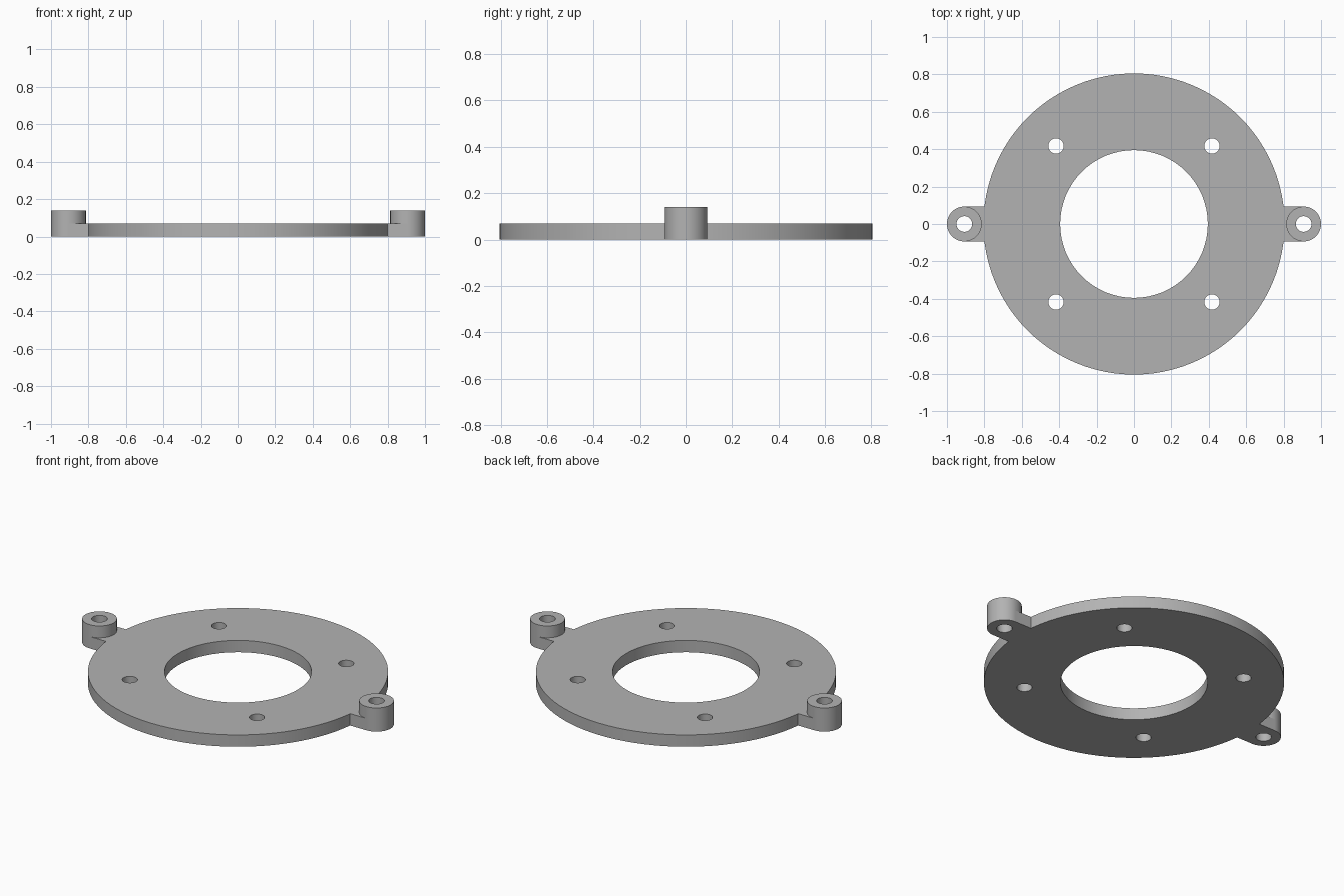
import bpy
import math

old = bpy.data.objects.get("Cube")
if old:
    bpy.data.objects.remove(old, do_unlink=True)

PLATE_R, BORE_R, PLATE_H = 0.805, 0.395, 0.07
EAR_X, EAR_R, EAR_H, EAR_HOLE = 0.907, 0.093, 0.14, 0.042
BOLT_XY, BOLT_R = 0.417, 0.041

grey = bpy.data.materials.new("plain_grey")
grey.use_nodes = True
colour = (0.45, 0.45, 0.45, 1)
grey.diffuse_color = colour
grey.node_tree.nodes["Principled BSDF"].inputs["Base Color"].default_value = colour


def cylinder(name, r, z0, z1, x=0, y=0, sides=48):
    bpy.ops.mesh.primitive_cylinder_add(vertices=sides, radius=r, depth=z1 - z0,
                                        location=(x, y, (z0 + z1) / 2))
    ob = bpy.context.object
    ob.name = name
    ob.data.materials.append(grey)
    return ob


def box(name, x0, x1, half_y, height):
    bpy.ops.mesh.primitive_cube_add(size=1, location=((x0 + x1) / 2, 0, height / 2))
    ob = bpy.context.object
    ob.name = name
    ob.scale = (x1 - x0, 2 * half_y, height)
    bpy.ops.object.transform_apply(location=False, rotation=False, scale=True)
    ob.data.materials.append(grey)
    return ob


def combine(target, tool, operation):
    """Apply a boolean and discard its tool."""
    mod = target.modifiers.new(operation.lower(), "BOOLEAN")
    mod.operation, mod.solver, mod.object = operation, "EXACT", tool
    bpy.context.view_layer.objects.active = target
    bpy.ops.object.modifier_apply(modifier=mod.name)
    bpy.data.objects.remove(tool, do_unlink=True)


# Round plate
plate = cylinder("mounting_plate", PLATE_R, 0, PLATE_H, sides=96)

# Side ears: a low tab reaching out to a taller round boss
for s in (-1, 1):
    x0, x1 = sorted((s * 0.75, s * EAR_X))
    combine(plate, box("ear_tab", x0, x1, EAR_R, PLATE_H), "UNION")
    combine(plate, cylinder("ear_boss", EAR_R, 0, EAR_H, s * EAR_X), "UNION")

# Central bore, ear holes and four bolt holes
combine(plate, cylinder("bore", BORE_R, -0.1, 0.3, sides=64), "DIFFERENCE")
for s in (-1, 1):
    combine(plate, cylinder("ear_hole", EAR_HOLE, -0.1, 0.3, s * EAR_X, sides=32), "DIFFERENCE")
    for t in (-1, 1):
        combine(plate, cylinder("bolt_hole", BOLT_R, -0.1, 0.3, s * BOLT_XY, t * BOLT_XY, 32),
                "DIFFERENCE")

# Smooth curved walls, crisp rims
bpy.ops.object.select_all(action="DESELECT")
plate.select_set(True)
bpy.context.view_layer.objects.active = plate
bpy.ops.object.shade_smooth_by_angle(angle=math.radians(30))
